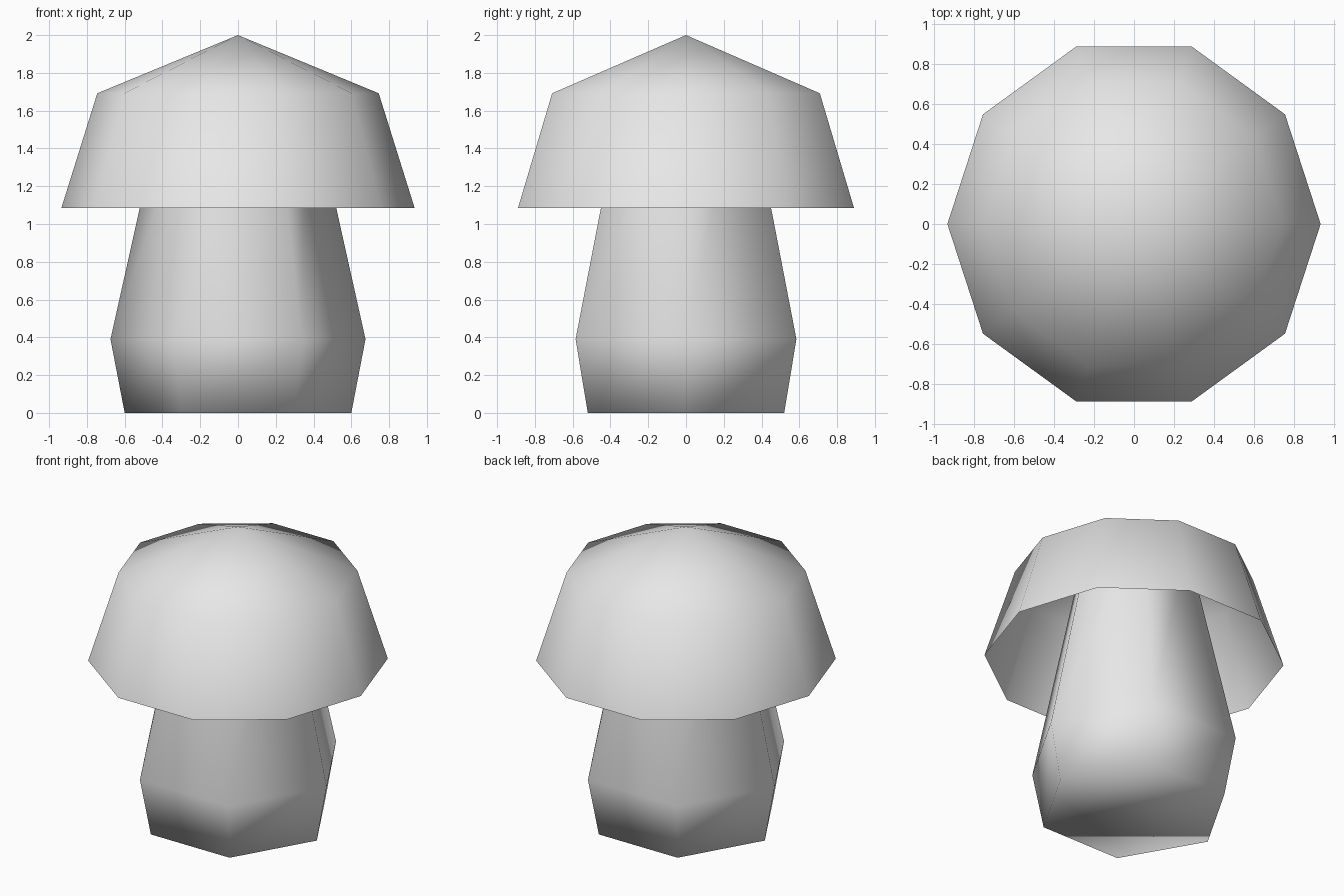
import bpy
import bmesh
from math import cos, sin, tau

cube = bpy.data.objects.get("Cube")
if cube:
    bpy.data.objects.remove(cube, do_unlink=True)

grey = bpy.data.materials.new("plain grey")
grey.use_nodes = True
colour = (0.8, 0.8, 0.8, 1.0)
grey.diffuse_color = colour
grey.node_tree.nodes["Principled BSDF"].inputs["Base Color"].default_value = colour


def lathe(name, sides, profile, close_bottom=False, apex=None):
    """Stack regular rings from (radius, height) pairs, smooth shaded."""
    bm = bmesh.new()
    rings = [[bm.verts.new((r * cos(tau * i / sides), r * sin(tau * i / sides), z))
              for i in range(sides)] for r, z in profile]
    for low, high in zip(rings, rings[1:]):
        for i in range(sides):
            j = (i + 1) % sides
            bm.faces.new((low[i], low[j], high[j], high[i]))
    if close_bottom:
        bm.faces.new(rings[0][::-1])
    if apex is not None:
        tip = bm.verts.new((0, 0, apex))
        top = rings[-1]
        for i in range(sides):
            bm.faces.new((top[i], top[(i + 1) % sides], tip))
    for face in bm.faces:
        face.smooth = True
    mesh = bpy.data.meshes.new(name)
    bm.to_mesh(mesh)
    bm.free()
    mesh.materials.append(grey)
    obj = bpy.data.objects.new(name, mesh)
    bpy.context.collection.objects.link(obj)
    return obj


# Six-sided stem, bulging near the base and running up inside the cap
lathe("stem", 6, [(0.6, 0), (0.675, 0.39), (0.352, 1.84)], close_bottom=True)

# Ten-sided hollow cap, open underneath
lathe("cap", 10, [(0.935, 1.085), (0.745, 1.692)], apex=2.0)
